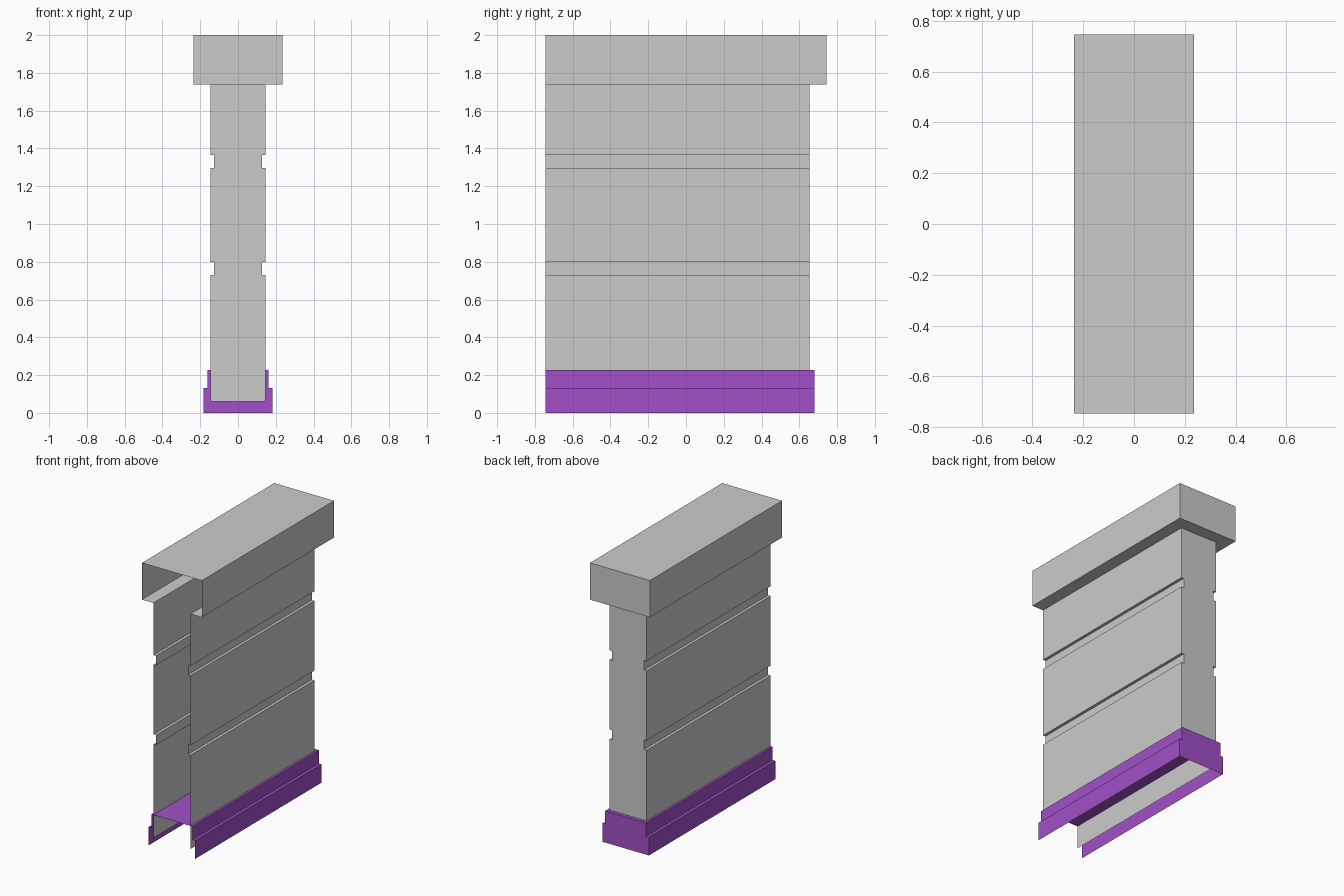
import bpy, bmesh

if "Cube" in bpy.data.objects:
    bpy.data.objects.remove(bpy.data.objects["Cube"])

FRONT = -0.745  # open end of the wall section


def u_shell(name, levels, capped=False, color=None):
    """Skin a U-shaped plan (open at the front) through (half_width, back_y, z) levels."""
    bm = bmesh.new()
    rows = [[bm.verts.new(p) for p in ((-w, FRONT, z), (-w, b, z), (w, b, z), (w, FRONT, z))]
            for w, b, z in levels]
    for lo, hi, l0, l1 in zip(rows, rows[1:], levels, levels[1:]):
        for i in range(3):
            if i == 1 and l0[1:] == l1[1:]:
                continue  # ledge flush with the back: no area there
            bm.faces.new((lo[i], hi[i], hi[i + 1], lo[i + 1]))
    if capped:
        bm.faces.new(rows[-1][::-1])
    mesh = bpy.data.meshes.new(name)
    bm.to_mesh(mesh)
    bm.free()
    obj = bpy.data.objects.new(name, mesh)
    bpy.context.collection.objects.link(obj)
    if color:
        mat = bpy.data.materials.new(name + "_paint")
        mat.diffuse_color = color
        mat.use_nodes = True
        mat.node_tree.nodes["Principled BSDF"].inputs["Base Color"].default_value = mat.diffuse_color
        mesh.materials.append(mat)
    return obj


# Wall body with two grooves along the sides
W, G, B = 0.146, 0.126, 0.653
wall = [(W, B, 0.061)]
for z0, z1 in ((0.73, 0.80), (1.297, 1.366)):
    wall += [(W, B, z0), (G, B, z0), (G, B, z1), (W, B, z1)]
wall.append((W, B, 1.738))
u_shell("wall_body", wall)

# Overhanging coping with an underside rim
u_shell("coping", [(W, B, 1.738), (0.236, 0.745, 1.738), (0.236, 0.745, 2.0)], capped=True)

# Stepped purple plinth, flush at the back
u_shell("plinth", [(0.183, 0.68, 0.0), (0.183, 0.68, 0.131),
                   (0.162, 0.68, 0.131), (0.162, 0.68, 0.226)],
        capped=True, color=(0.36, 0.08, 0.58, 1))
